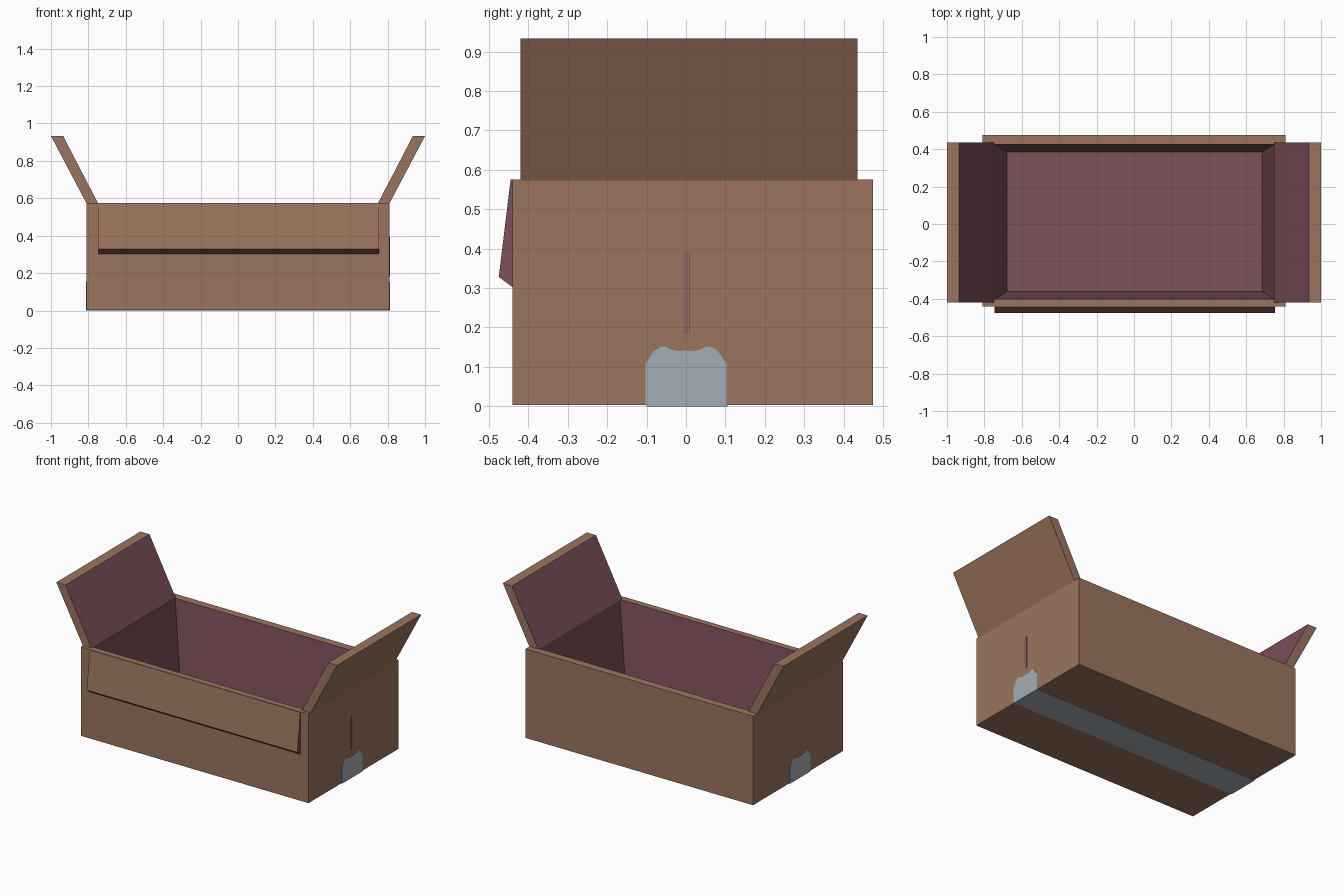
import bpy, bmesh

if "Cube" in bpy.data.objects:
    bpy.data.objects.remove(bpy.data.objects["Cube"])


def material(name, rgb):
    m = bpy.data.materials.new(name)
    m.diffuse_color = (*rgb, 1)
    m.use_nodes = True
    m.node_tree.nodes["Principled BSDF"].inputs["Base Color"].default_value = m.diffuse_color
    return m


CARD = material("brown cardboard", (0.328, 0.178, 0.112))
LINING = material("plum lining", (0.205, 0.082, 0.100))
TAPE = material("grey tape", (0.371, 0.423, 0.468))


def finish(name, bm, mats, rule=None):
    bmesh.ops.recalc_face_normals(bm, faces=bm.faces)
    if rule:
        for f in bm.faces:
            f.material_index = rule(f.normal, f.calc_center_median())
    me = bpy.data.meshes.new(name)
    bm.to_mesh(me)
    bm.free()
    for m in mats:
        me.materials.append(m)
    ob = bpy.data.objects.new(name, me)
    bpy.context.collection.objects.link(ob)
    return ob


def prism(name, profile, axis, lo, hi, mats, rule=None):
    """Extrude a 2D profile along x (profile is y,z) or y (profile is x,z)."""
    bm = bmesh.new()
    place = (lambda p, t: (t, p[0], p[1])) if axis == 'x' else (lambda p, t: (p[0], t, p[1]))
    a = [bm.verts.new(place(p, lo)) for p in profile]
    b = [bm.verts.new(place(p, hi)) for p in profile]
    n = len(profile)
    bm.faces.new(a)
    bm.faces.new(b[::-1])
    for i in range(n):
        j = (i + 1) % n
        bm.faces.new((a[i], a[j], b[j], b[i]))
    return finish(name, bm, mats, rule)


# Open box with tapering inner walls
bm = bmesh.new()
rings = []
for x0, x1, y0, y1, z in ((-0.81, 0.81, -0.44, 0.475, 0.0),
                          (-0.81, 0.81, -0.44, 0.475, 0.573),
                          (-0.745, 0.752, -0.402, 0.425, 0.573),
                          (-0.68, 0.685, -0.362, 0.385, 0.06)):
    rings.append([bm.verts.new((x, y, z)) for x, y in
                  ((x0, y0), (x1, y0), (x1, y1), (x0, y1))])
for r, s in zip(rings, rings[1:]):
    for i in range(4):
        j = (i + 1) % 4
        bm.faces.new((r[i], r[j], s[j], s[i]))
bm.faces.new(rings[0])
bm.faces.new(rings[-1])


def box_rule(n, c):
    inward = abs(c.x) < 0.75 and -0.40 < c.y < 0.42 and n.z > -0.5
    return 1 if inward and abs(n.z) < 0.999 or n.z > 0.9 and c.z < 0.1 else 0


finish("box_body", bm, [CARD, LINING], box_rule)

# Raised end flaps, lined on the side facing the opening
for side, name in ((-1, "left_flap"), (1, "right_flap")):
    prof = [(side * x, z) for x, z in ((0.81, 0.57), (0.748, 0.57), (0.935, 0.93), (1.0, 0.93))]
    prism(name, prof, 'y', -0.42, 0.435, [CARD, LINING],
          lambda n, c, s=side: 1 if n.x * s < -0.5 else 0)

# Folded-down front flap: card outside, lining on its cut edges
prism("front_flap", [(-0.438, 0.572), (-0.445, 0.572), (-0.475, 0.325), (-0.438, 0.298)],
      'x', -0.745, 0.755, [CARD, LINING],
      lambda n, c: 1 if abs(n.x) > 0.5 or n.z < -0.5 else 0)

# Tape: one strip underneath and torn ends on both sides
E = 0.003
prism("tape_underside", [(-0.1, 0.0), (0.105, 0.0), (0.105, -E), (-0.1, -E)],
      'x', -0.813, 0.813, [TAPE])
half = [(0.103, 0.0), (0.103, 0.105), (0.092, 0.122), (0.08, 0.138), (0.066, 0.147),
        (0.052, 0.149), (0.036, 0.141), (0.02, 0.137), (0.0, 0.139)]
torn = half + [(-y, z) for y, z in half[-2::-1]]
prism("tape_right", torn, 'x', 0.808, 0.81 + E, [TAPE])
prism("tape_left", torn, 'x', -0.81 - E, -0.808, [TAPE])

# Fine seam lines on the right end
for y in (-0.005, 0.002, 0.009):
    prism("seam_line", [(y - .0012, 0.18), (y + .0012, 0.18), (y + .0012, 0.39), (y - .0012, 0.39)],
          'x', 0.809, 0.8115, [LINING])

# Stand everything on z = 0 (tape is the lowest part)
for ob in bpy.data.objects:
    ob.location.z += E
